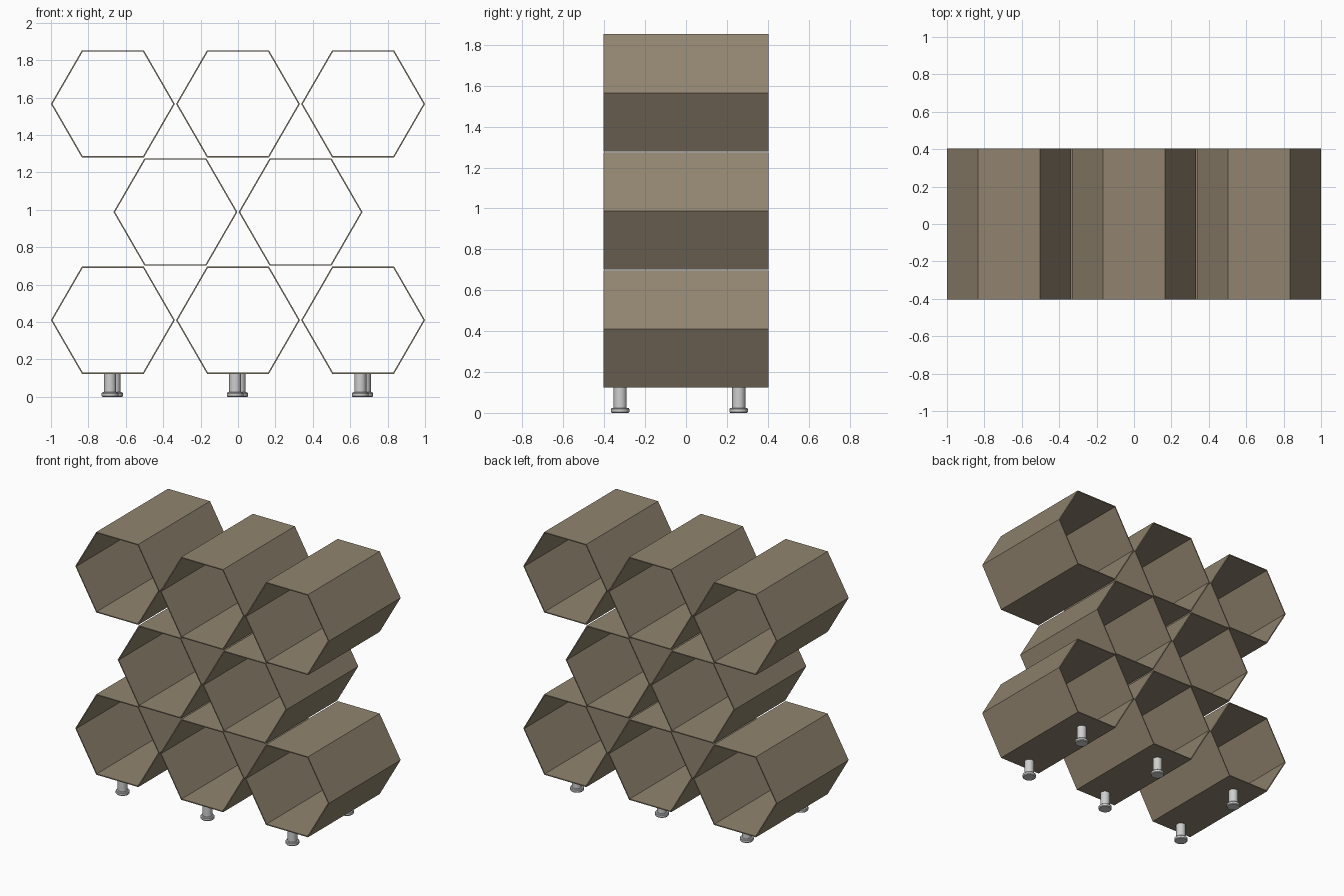
import bpy, bmesh, math

if "Cube" in bpy.data.objects:
    bpy.data.objects.remove(bpy.data.objects["Cube"])

R = 0.331          # outer corner radius of a cell
WALL = 0.007       # wall thickness
HALF_DEPTH = 0.404
PITCH_X, PITCH_Z = 0.669, 0.578
BASE_Z = 0.41      # centre height of the lowest row


def material(name, rgb):
    m = bpy.data.materials.new(name)
    m.diffuse_color = (*rgb, 1)
    m.use_nodes = True
    m.node_tree.nodes["Principled BSDF"].inputs["Base Color"].default_value = m.diffuse_color
    return m


taupe = material("taupe_panel", (0.283, 0.231, 0.159))
steel = material("light_grey_metal", (0.62, 0.62, 0.62))


def make_object(name, bm, mat):
    bmesh.ops.recalc_face_normals(bm, faces=bm.faces)
    me = bpy.data.meshes.new(name)
    bm.to_mesh(me)
    bm.free()
    me.materials.append(mat)
    ob = bpy.data.objects.new(name, me)
    bpy.context.collection.objects.link(ob)
    return ob


def hex_cell(name, cx, cz):
    """Open-ended hexagonal tube running front to back."""
    bm = bmesh.new()
    inner = R - WALL / math.cos(math.pi / 6)
    loops = []
    for r, y in ((R, -HALF_DEPTH), (R, HALF_DEPTH), (inner, HALF_DEPTH), (inner, -HALF_DEPTH)):
        loops.append([bm.verts.new((cx + r * math.cos(i * math.pi / 3), y,
                                    cz + r * math.sin(i * math.pi / 3))) for i in range(6)])
    for k in range(4):
        a, b = loops[k], loops[(k + 1) % 4]
        for i in range(6):
            j = (i + 1) % 6
            bm.faces.new((a[i], a[j], b[j], b[i]))
    make_object(name, bm, taupe)


def foot(name, x, y, segs=32):
    """Turned foot: wide pad below, round post above."""
    profile = [(0.041, 0), (0.045, 0.005), (0.045, 0.019), (0.041, 0.024),
               (0.032, 0.025), (0.032, BASE_Z - R * math.sqrt(3) / 2 + 0.002)]
    bm = bmesh.new()
    rings = [[bm.verts.new((x + r * math.cos(2 * math.pi * i / segs),
                            y + r * math.sin(2 * math.pi * i / segs), z))
              for i in range(segs)] for r, z in profile]
    for a, b in zip(rings, rings[1:]):
        for i in range(segs):
            j = (i + 1) % segs
            bm.faces.new((a[i], a[j], b[j], b[i]))
    bm.faces.new(rings[0])
    bm.faces.new(rings[-1])
    ob = make_object(name, bm, steel)
    bpy.ops.object.select_all(action='DESELECT')
    ob.select_set(True)
    bpy.context.view_layer.objects.active = ob
    bpy.ops.object.shade_smooth_by_angle(angle=math.radians(30))


# Three rows of cells: 3, 2, 3
for row, (label, count) in enumerate((("lower", 3), ("middle", 2), ("upper", 3))):
    for c in range(count):
        hex_cell(f"{label}_hex_cell_{c + 1}", (c - (count - 1) / 2) * PITCH_X,
                 BASE_Z + row * PITCH_Z)

# Front and back feet under each lower cell
for c in range(3):
    cx = (c - 1) * PITCH_X
    foot(f"front_foot_{c + 1}", cx - 0.015, -0.322)
    foot(f"back_foot_{c + 1}", cx + 0.009, 0.258)
